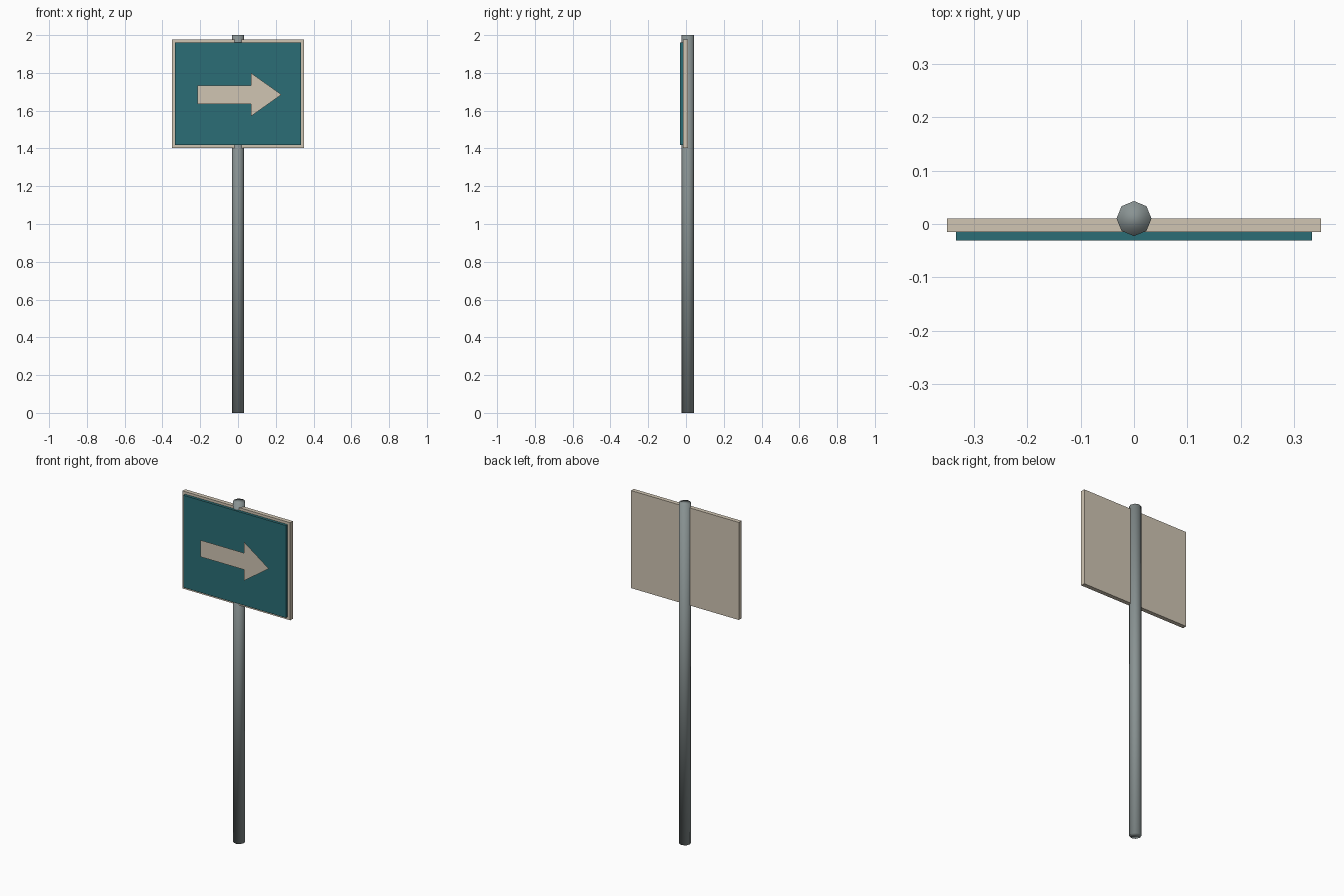
import bpy

if "Cube" in bpy.data.objects:
    bpy.data.objects.remove(bpy.data.objects["Cube"])


def material(name, color):
    m = bpy.data.materials.new(name)
    m.diffuse_color = color
    m.use_nodes = True
    m.node_tree.nodes["Principled BSDF"].inputs["Base Color"].default_value = m.diffuse_color
    return m


cream = material("cream", (0.63, 0.56, 0.45, 1))
teal = material("teal", (0.024, 0.155, 0.18, 1))
grey = material("steel_grey", (0.25, 0.29, 0.29, 1))


def box(name, half_x, y0, y1, z0, z1, mat):
    bpy.ops.mesh.primitive_cube_add(size=1)
    ob = bpy.context.object
    ob.name = name
    ob.location = (0, (y0 + y1) / 2, (z0 + z1) / 2)
    ob.scale = (2 * half_x, y1 - y0, z1 - z0)
    bpy.ops.object.transform_apply(location=True, rotation=False, scale=True)
    ob.data.materials.append(mat)
    return ob


# Eight-sided post, smooth all over
bpy.ops.mesh.primitive_cylinder_add(vertices=8, radius=0.0328, depth=2, location=(0, 0.0102, 1))
post = bpy.context.object
post.name = "post"
post.data.materials.append(grey)
bpy.ops.object.shade_smooth()

# Backing board and coloured face panel
box("backing_board", 0.35, -0.015, 0.010, 1.403, 1.976, cream)
box("face_panel", 0.333, -0.031, -0.015, 1.419, 1.961, teal)

# Flat arrow just in front of the panel: upper half outline mirrored downward
zc, y = 1.685, -0.043
upper = [(-0.215, 0.049), (0.068, 0.049), (0.068, 0.115)]
outline = [(x, -z) for x, z in upper] + [(0.23, 0)] + upper[::-1]
mesh = bpy.data.meshes.new("arrow")
mesh.from_pydata([(x, y, zc + z) for x, z in outline], [], [list(range(len(outline)))])
mesh.materials.append(cream)
arrow = bpy.data.objects.new("arrow", mesh)
bpy.context.collection.objects.link(arrow)
